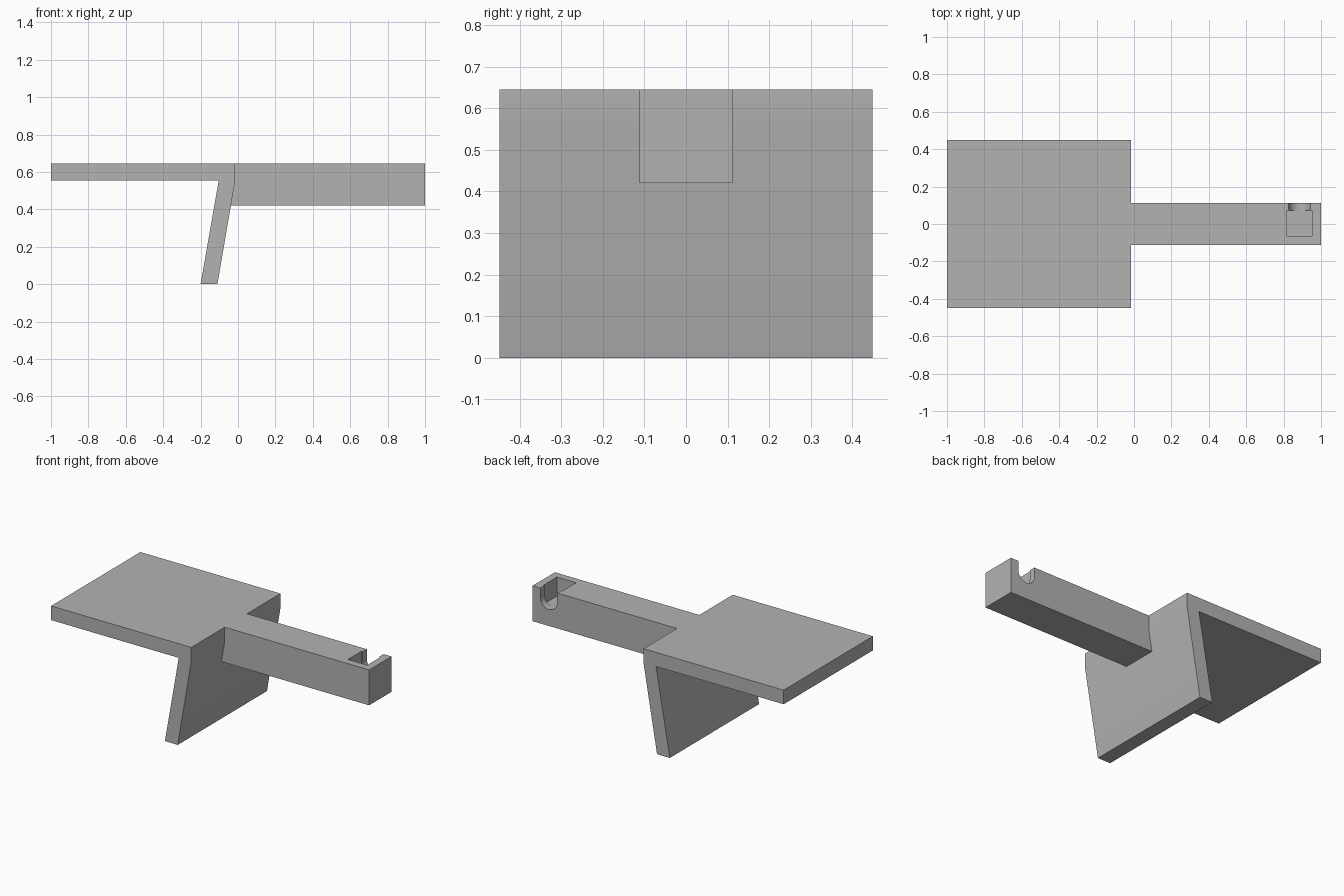
import bpy, bmesh, math

cube = bpy.data.objects.get("Cube")
if cube:
    bpy.data.objects.remove(cube, do_unlink=True)

grey = bpy.data.materials.new("plain grey")
grey.use_nodes = True
COLOUR = (0.45, 0.45, 0.45, 1)
grey.diffuse_color = COLOUR
grey.node_tree.nodes["Principled BSDF"].inputs["Base Color"].default_value = COLOUR

TOP, KNEE, FLOOR = 0.645, 0.555, 0.525


def extrude_profile(name, points, y0, y1):
    """Extrude a closed (x, z) profile from y0 to y1."""
    bm = bmesh.new()
    face = bm.faces.new([bm.verts.new((x, y0, z)) for x, z in points])
    result = bmesh.ops.extrude_face_region(bm, geom=[face])
    moved = [v for v in result["geom"] if isinstance(v, bmesh.types.BMVert)]
    bmesh.ops.translate(bm, verts=moved, vec=(0, y1 - y0, 0))
    bmesh.ops.recalc_face_normals(bm, faces=bm.faces)
    mesh = bpy.data.meshes.new(name)
    bm.to_mesh(mesh)
    bm.free()
    mesh.materials.append(grey)
    obj = bpy.data.objects.new(name, mesh)
    bpy.context.collection.objects.link(obj)
    return obj


def activate(obj):
    bpy.ops.object.select_all(action="DESELECT")
    obj.select_set(True)
    bpy.context.view_layer.objects.active = obj


def cut(obj, cutter):
    cutter.hide_render = True
    mod = obj.modifiers.new("cut", "BOOLEAN")
    mod.operation = "DIFFERENCE"
    mod.solver = "EXACT"
    mod.object = cutter
    activate(obj)
    bpy.ops.object.modifier_apply(modifier=mod.name)
    bpy.data.objects.remove(cutter, do_unlink=True)


# Flat plate with a slanted leg, one bent profile
bracket = extrude_profile("plate_and_leg", [
    (-1, TOP), (-0.015, TOP), (-0.015, KNEE), (-0.11, 0),
    (-0.2, 0), (-0.103, KNEE), (-1, KNEE)], -0.448, 0.448)

# Arm, its inner end following the leg
arm = extrude_profile("arm", [
    (-0.015, TOP), (1, TOP), (1, 0.42), (-0.038, 0.42), (-0.015, KNEE)],
    -0.112, 0.112)

# Square pocket in the arm's top
pocket = extrude_profile("pocket_cutter", [
    (0.818, 0.8), (0.953, 0.8), (0.953, FLOOR - 0.001),
    (0.818, FLOOR - 0.001)], -0.065, 0.071)
cut(arm, pocket)

# Round-bottomed slot from the pocket through the back wall
RADIUS, MID = 0.059, 0.886
arc = [(MID + RADIUS * math.cos(a), FLOOR + RADIUS + RADIUS * math.sin(a))
       for a in (math.pi * (1 + i / 24) for i in range(25))]
slot = extrude_profile("slot_cutter", arc + [
    (MID + RADIUS, 0.8), (MID - RADIUS, 0.8)], 0.05, 0.2)
cut(arm, slot)

for part in (bracket, arm):
    activate(part)
    bpy.ops.object.shade_smooth_by_angle(angle=math.radians(30))
